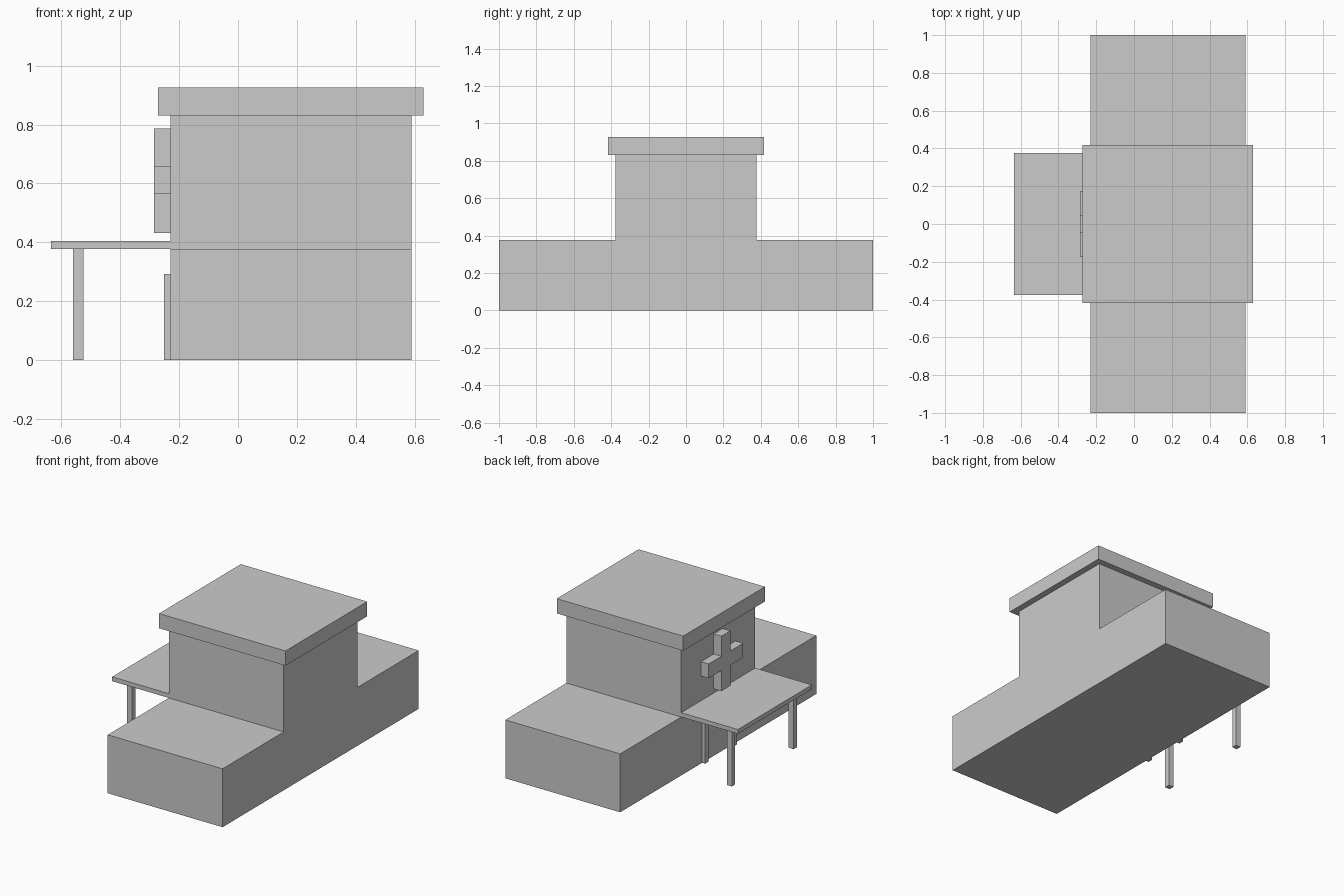
import bpy, bmesh

if "Cube" in bpy.data.objects:
    bpy.data.objects.remove(bpy.data.objects["Cube"])


def add_mesh(name, bm):
    bmesh.ops.recalc_face_normals(bm, faces=bm.faces)
    mesh = bpy.data.meshes.new(name)
    bm.to_mesh(mesh)
    bm.free()
    obj = bpy.data.objects.new(name, mesh)
    bpy.context.collection.objects.link(obj)
    return obj


def extrude_x(name, profile, x0, x1):
    """Extrude a (y, z) outline along x."""
    bm = bmesh.new()
    face = bm.faces.new([bm.verts.new((x0, y, z)) for y, z in profile])
    ext = bmesh.ops.extrude_face_region(bm, geom=[face])
    verts = [g for g in ext["geom"] if isinstance(g, bmesh.types.BMVert)]
    bmesh.ops.translate(bm, verts=verts, vec=(x1 - x0, 0, 0))
    return add_mesh(name, bm)


def box(name, x, y, z):
    outline = [(y[0], z[0]), (y[1], z[0]), (y[1], z[1]), (y[0], z[1])]
    return extrude_x(name, outline, *x)


def mirrored(half):
    """Complete a right-half outline with its mirror in y."""
    return half + [(-y, z) for y, z in reversed(half)]


WALL = -0.23   # entrance wall plane
W = 0.377      # half width of the upper storey
LOW = 0.377    # height of the side wings

# Main building: low wings with a taller central block
extrude_x("building", mirrored([(1, 0), (1, LOW), (W, LOW), (W, 0.831)]), WALL, 0.59)

# Overhanging flat roof
box("roof_slab", (-0.272, 0.631), (-0.417, 0.417), (0.831, 0.926))

# Entrance canopy and its two posts
box("canopy", (-0.635, WALL), (-W, W), (LOW, 0.405))
for label, y in (("left", 0.315), ("right", -0.315)):
    box(f"canopy_post_{label}", (-0.56, -0.525), (y - 0.0175, y + 0.0175), (0, LOW))

# Raised cross above the canopy
cross = mirrored([(0.046, 0.432), (0.046, 0.565), (0.176, 0.565),
                  (0.176, 0.657), (0.046, 0.657), (0.046, 0.787)])
extrude_x("wall_cross", cross, -0.285, WALL)

# Door frame: two jambs joined by a lintel
frame = mirrored([(0.128, 0), (0.163, 0), (0.163, 0.292)])
frame = [(0.128, 0), (0.163, 0), (0.163, 0.292), (-0.163, 0.292),
         (-0.163, 0), (-0.128, 0), (-0.128, 0.257), (0.128, 0.257)]
extrude_x("door_frame", frame, -0.251, WALL)
